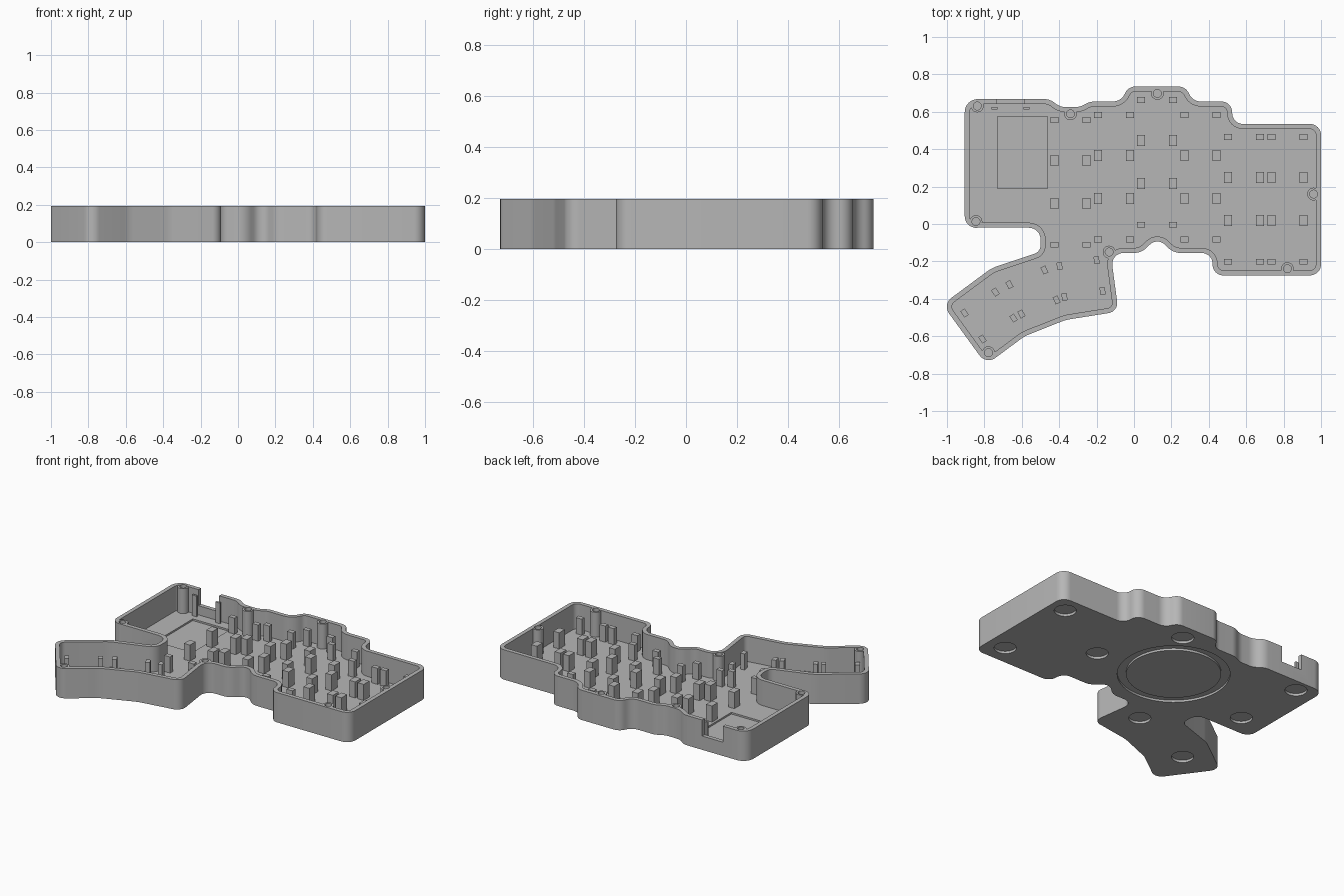
import bpy, bmesh, math
from mathutils import Vector, Matrix

if "Cube" in bpy.data.objects:
    bpy.data.objects.remove(bpy.data.objects["Cube"])

HEIGHT, FLOOR, WALL = 0.195, 0.03, 0.027

grey = bpy.data.materials.new("plain_grey")
grey.diffuse_color = (0.47, 0.47, 0.47, 1)
grey.use_nodes = True
grey.node_tree.nodes["Principled BSDF"].inputs["Base Color"].default_value = grey.diffuse_color


def make_object(name, bm):
    bmesh.ops.recalc_face_normals(bm, faces=bm.faces)
    mesh = bpy.data.meshes.new(name)
    bm.to_mesh(mesh)
    bm.free()
    mesh.materials.append(grey)
    ob = bpy.data.objects.new(name, mesh)
    bpy.context.collection.objects.link(ob)
    return ob


def add_prism(bm, pts, z0, z1):
    low = [bm.verts.new((p[0], p[1], z0)) for p in pts]
    top = [bm.verts.new((p[0], p[1], z1)) for p in pts]
    bm.faces.new(low[::-1])
    bm.faces.new(top)
    n = len(pts)
    for i in range(n):
        j = (i + 1) % n
        bm.faces.new((low[i], low[j], top[j], top[i]))


def circle(x, y, r, n=32):
    return [(x + r * math.cos(2 * math.pi * i / n), y + r * math.sin(2 * math.pi * i / n)) for i in range(n)]


def box(x, y, w, d, angle=0):
    rot = Matrix.Rotation(math.radians(angle), 2)
    return [Vector((x, y)) + rot @ Vector((sx * w / 2, sy * d / 2))
            for sx, sy in ((-1, -1), (1, -1), (1, 1), (-1, 1))]


def prisms(name, shapes, z0, z1):
    bm = bmesh.new()
    for s in shapes:
        add_prism(bm, s, z0, z1)
    return make_object(name, bm)


def fillet(corners, steps=8):
    """Round every (x, y, radius) corner of a polygon."""
    out, n = [], len(corners)
    for i in range(n):
        p = Vector(corners[i][:2])
        a = Vector(corners[i - 1][:2]) - p
        b = Vector(corners[(i + 1) % n][:2]) - p
        la, lb = a.length, b.length
        a.normalize()
        b.normalize()
        half = a.angle(b) / 2
        t = min(corners[i][2] / math.tan(half), 0.48 * la, 0.48 * lb)
        r = t * math.tan(half)
        c = p + (a + b).normalized() * (r / math.sin(half))
        v0, v1 = p + a * t - c, p + b * t - c
        sweep = v0.angle(v1)
        for k in range(steps + 1):
            f = k / steps
            v = (v0 * math.sin((1 - f) * sweep) + v1 * math.sin(f * sweep)) / math.sin(sweep)
            out.append(c + v)
    return out


def inset(pts, d):
    """Offset a counter-clockwise loop inwards."""
    out, n = [], len(pts)
    for i in range(n):
        e0 = (pts[i] - pts[i - 1]).normalized()
        e1 = (pts[(i + 1) % n] - pts[i]).normalized()
        m = (Vector((-e0.y, e0.x)) + Vector((-e1.y, e1.x))).normalized()
        out.append(pts[i] + m * (d / max(0.3, m.dot(Vector((-e0.y, e0.x))))))
    return out


def boolean(target, tool, operation):
    mod = target.modifiers.new(tool.name, 'BOOLEAN')
    mod.object, mod.operation, mod.solver = tool, operation, 'EXACT'
    bpy.context.view_layer.objects.active = target
    bpy.ops.object.modifier_apply(modifier=mod.name)
    bpy.data.objects.remove(tool)


# Case outline, clockwise from the back left corner
corners = [
    (-0.905, 0.668, .07), (-0.45, 0.668, .09), (-0.395, 0.625, .09), (-0.29, 0.625, .1),
    (-0.235, 0.655, .1), (-0.07, 0.655, .07), (-0.03, 0.735, .06), (0.275, 0.735, .06),
    (0.315, 0.655, .07), (0.525, 0.655, .06), (0.525, 0.535, .06), (1.0, 0.535, .06),
    (1.0, -0.275, .06), (0.42, -0.275, .06), (0.42, -0.155, .06), (0.21, -0.155, .1),
    (0.125, -0.07, .07), (0.04, -0.155, .1), (-0.125, -0.155, .06), (-0.083, -0.468, .055),
    (-0.366, -0.513, .2), (-0.585, -0.60, .2), (-0.79, -0.752, .06), (-1.024, -0.43, .06),
    (-0.76, -0.235, .2), (-0.50, -0.148, .045), (-0.50, -0.02, .075), (-0.905, -0.02, .06)]
outline = fillet(corners)[::-1]

# Tray: floor and wall
case = prisms("case_tray", [outline], 0, HEIGHT)
boolean(case, prisms("cavity", [inset(outline, WALL)], FLOOR, 0.4), 'DIFFERENCE')

# Screw bosses along the wall
bosses = [(-0.838, 0.631), (-0.845, 0.013), (-0.34, 0.589), (0.125, 0.698),
          (0.96, 0.16), (0.82, -0.239), (-0.133, -0.15), (-0.778, -0.688)]
boolean(case, prisms("bosses", [circle(x, y, 0.034) for x, y in bosses], FLOOR - 0.01, HEIGHT - 0.002), 'UNION')
boolean(case, prisms("screw_holes", [circle(x, y, 0.021, 24) for x, y in bosses], 0.08, 0.4), 'DIFFERENCE')

# Cable notch in the back wall and controller pocket in the floor
boolean(case, prisms("notch", [box(-0.66, 0.67, 0.15, 0.12)], 0.09, 0.4), 'DIFFERENCE')
boolean(case, prisms("pocket", [box(-0.596, 0.383, 0.268, 0.385)], FLOOR - 0.011, 0.1), 'DIFFERENCE')

# Round foot recesses underneath
feet = [(0.888, 0.424), (0.876, -0.144), (0.417, 0.158), (0.146, 0.624),
        (-0.767, 0.58), (-0.73, 0.12), (-0.27, -0.268), (-0.76, -0.457)]
boolean(case, prisms("foot_recesses", [circle(x, y, 0.066) for x, y in feet], -0.1, 0.016), 'DIFFERENCE')

# Ring groove underneath
bm = bmesh.new()
rings = [[bm.verts.new((x, y, z)) for x, y in circle(-0.087, 0.262, r, 64)]
         for r, z in ((0.282, -0.1), (0.335, -0.1), (0.335, 0.014), (0.282, 0.014))]
for k in range(4):
    a, b = rings[k], rings[(k + 1) % 4]
    for i in range(64):
        j = (i + 1) % 64
        bm.faces.new((a[i], a[j], b[j], b[i]))
boolean(case, make_object("ring_groove", bm), 'DIFFERENCE')

# Key support posts: six columns, each with two rows of posts
columns = [(-0.425, 0.556), (-0.193, 0.583), (0.037, 0.663), (0.27, 0.583), (0.503, 0.465), (0.735, 0.465)]
shapes = []
for x, y in columns:
    for dx in (0, 0.171):
        for dy, depth in ((0, 0.03), (-0.217, 0.059), (-0.447, 0.059), (-0.666, 0.03)):
            shapes.append(box(x + dx, y + dy, 0.043, depth))
prisms("key_posts", shapes, FLOOR - 0.005, 0.135)

# Thumb support posts, turned to follow the fan of the thumb keys
thumb = [(-0.906, -0.476, 35), (-0.81, -0.615, 35), (-0.741, -0.364, 35), (-0.666, -0.324, 28),
         (-0.644, -0.503, 35), (-0.602, -0.481, 28), (-0.479, -0.246, 25), (-0.398, -0.225, 12),
         (-0.414, -0.406, 25), (-0.372, -0.39, 12), (-0.2, -0.193, 10), (-0.168, -0.358, 10)]
prisms("thumb_posts", [box(x, y, 0.028, 0.04, a) for x, y, a in thumb], FLOOR - 0.005, 0.135)

# Thin stops beside the cable notch
prisms("controller_stops", [box(x, 0.618, 0.032, 0.013) for x in (-0.745, -0.575)], FLOOR - 0.005, 0.165)

# Smooth the curved walls, keep edges sharp
bpy.ops.object.select_all(action='DESELECT')
case.select_set(True)
bpy.context.view_layer.objects.active = case
bpy.ops.object.shade_smooth_by_angle(angle=math.radians(30))
